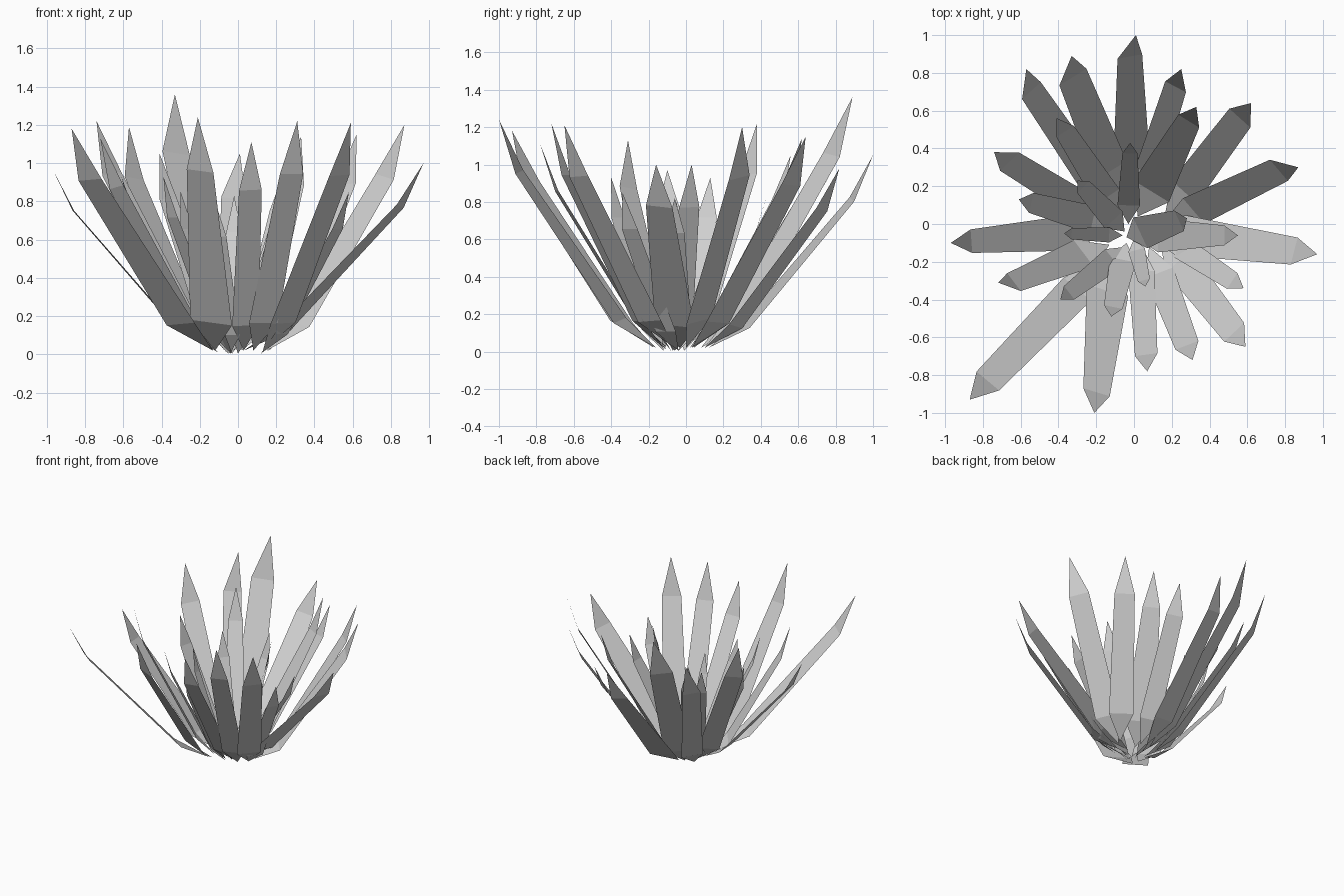
import bpy
import bmesh
from math import cos, sin, radians
from mathutils import Vector

cube = bpy.data.objects.get("Cube")
if cube:
    bpy.data.objects.remove(cube, do_unlink=True)

# Single pale grey for the whole plant
grey = bpy.data.materials.new("pale_grey")
grey.use_nodes = True
colour = (0.62, 0.62, 0.62, 1)
grey.diffuse_color = colour
grey.node_tree.nodes["Principled BSDF"].inputs["Base Color"].default_value = colour

# Each leaf: tip, root on the ground plan, roll in degrees,
# widths at the upper and lower folds, and a sideways lean where it has one
OUTER_LEAVES = [
    ((.01, 1, 1.05), (-.02, .12), 16, .135, .2, .028),
    ((-.33, .89, 1.36), (-.06, .1), 15, .17, .2, .03),
    ((-.57, .82, 1.19), (-.13, .08), 14, .135, .16, .035),
    ((.25, .82, .98), (.02, .1), -13, .125, .15),
    ((.33, .62, 1.14), (.02, .04), -4, .13, .22),
    ((.62, .64, 1.15), (.16, .03), -6, .15, .18),
    ((.87, .3, 1.2), (.15, 0), 21, .15, .18, .025),
    ((.97, -.16, 1), (.03, -.03), -9, .148, .22),
    ((.59, -.65, 1.21), (.13, -.06), 6, .145, .18),
    ((.31, -.72, 1.22), (.08, -.12), 0, .13, .16),
    ((.07, -.78, 1.11), (.03, -.1), 5, .12, .14),
    ((-.21, -1, 1.24), (-.12, -.16), -13, .147, .23),
    ((-.87, -.93, 1.18), (-.13, -.17), 6, .156, .19),
    ((-.72, -.31, 1.13), (-.13, -.11), 21, .12, .18, .025),
    ((-.97, -.1, .97), (-.13, -.03), -1, .125, .19),
    ((-.74, .38, 1.22), (-.12, 0), -16, .14, .16),
    ((-.41, .56, 1.05), (-.06, .02), 0, .11, .15),
]
INNER_LEAVES = [
    ((.55, -.06, .82), (0, -.06), 0, .105, .18),
    ((.58, -.34, .85), (.12, -.04), 0, .1, .13),
    ((-.39, -.4, .93), (-.03, -.12), 0, .09, .13),
    ((-.02, .43, .83), (-.03, 0), 0, .08, .12),
    ((.28, .03, 1), (-.04, -.07), 8, .12, .18),
    ((-.12, -.49, .8), (-.04, -.1), 0, .1, .14),
    ((.06, -.33, .7), (0, -.08), 0, .065, .09),
    ((-.3, .23, .85), (-.05, -.04), 0, .09, .13),
    ((-.37, -.05, .8), (-.06, -.06), 0, .06, .08),
    ((-.61, .13, .93), (-.1, -.01), 3, .108, .15),
]


def make_leaf(name, root_z, tip, root_plan, roll, high_width, low_width, lean=0):
    """Flat blade: pointed root, broad lower fold, narrower upper fold, pointed tip."""
    tip = Vector(tip)
    root = Vector((*root_plan, root_z))
    span = tip - root
    level = Vector((-span.y, span.x, 0)).normalized()
    normal = span.normalized().cross(level)
    sideways = level * cos(radians(roll)) + normal * sin(radians(roll))

    bm = bmesh.new()

    def fold(reach, rise, width, shift):
        centre = root + Vector((span.x * reach, span.y * reach, span.z * rise))
        centre += level * shift
        return [bm.verts.new(centre + sideways * width * s / 2) for s in (-1, 1)]

    base = bm.verts.new(root)
    low = fold(.23, .12, low_width, 0)
    high = fold(.87, .77, high_width, lean)
    point = bm.verts.new(tip)
    bm.faces.new((base, low[1], low[0]))
    bm.faces.new((low[0], low[1], high[1], high[0]))
    bm.faces.new((high[0], high[1], point))
    bmesh.ops.recalc_face_normals(bm, faces=bm.faces)
    mesh = bpy.data.meshes.new(name)
    bm.to_mesh(mesh)
    bm.free()
    mesh.materials.append(grey)
    leaf = bpy.data.objects.new(name, mesh)
    bpy.context.collection.objects.link(leaf)


# Large spreading leaves
for i, leaf_shape in enumerate(OUTER_LEAVES):
    make_leaf(f"outer_leaf_{i + 1}", .02, *leaf_shape)

# Smaller leaves near the heart
for i, leaf_shape in enumerate(INNER_LEAVES):
    make_leaf(f"inner_leaf_{i + 1}", .005, *leaf_shape)
